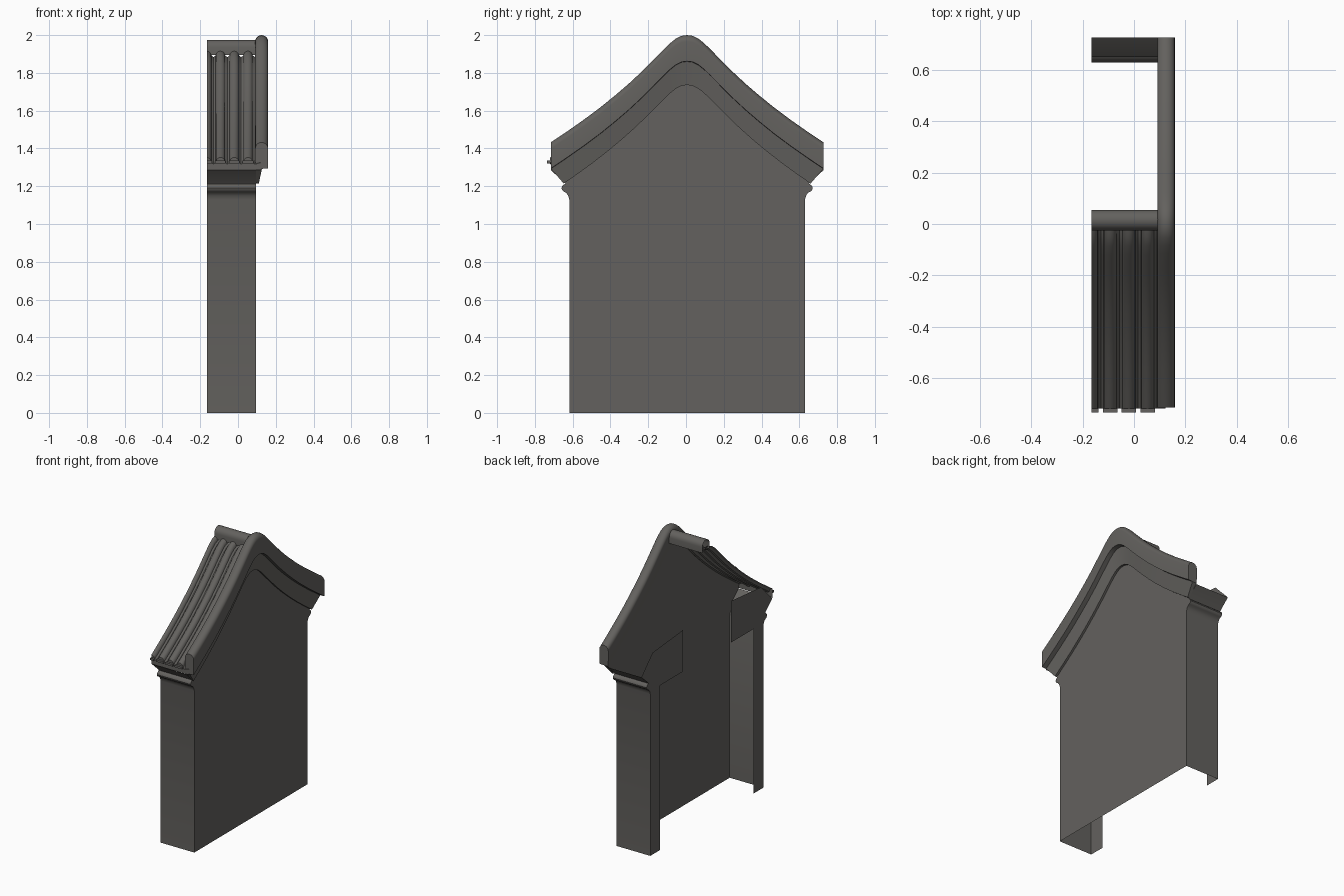
import bpy, bmesh, math

if "Cube" in bpy.data.objects:
    bpy.data.objects.remove(bpy.data.objects["Cube"])

stone = bpy.data.materials.new("dark grey stone")
stone.diffuse_color = (0.125, 0.12, 0.112, 1)
stone.use_nodes = True
stone.node_tree.nodes["Principled BSDF"].inputs["Base Color"].default_value = stone.diffuse_color

CY = 0.006                      # centre line of the gable
X0, X1 = -0.165, 0.095          # open side, gable side
HALF = 0.722                    # eave distance from the centre line
CURVE = [(0, 2.0), (.03, 1.996), (.06, 1.981), (.09, 1.957), (.12, 1.928), (.18, 1.867),
         (.24, 1.807), (.31, 1.742), (.38, 1.682), (.46, 1.617), (.55, 1.55), (.64, 1.487), (HALF, 1.432)]


def top(d):
    """Height of the verge crest at a distance from the centre line."""
    d = abs(d)
    for (a, za), (b, zb) in zip(CURVE, CURVE[1:]):
        if d <= b:
            return za + (zb - za) * (d - a) / (b - a)
    return CURVE[-1][1] - 0.65 * (d - HALF)


def finish(name, bm, recalc=False):
    if recalc:
        bmesh.ops.recalc_face_normals(bm, faces=bm.faces)
    me = bpy.data.meshes.new(name)
    bm.to_mesh(me)
    bm.free()
    me.materials.append(stone)
    ob = bpy.data.objects.new(name, me)
    bpy.context.collection.objects.link(ob)
    bpy.ops.object.select_all(action='DESELECT')
    ob.select_set(True)
    bpy.context.view_layer.objects.active = ob
    bpy.ops.object.shade_smooth_by_angle(angle=math.radians(35))
    return ob


def loft(name, rings, closed=False, caps=False, flip=False):
    bm = bmesh.new()
    vs = [[bm.verts.new(p) for p in r] for r in rings]
    n = len(rings[0])
    for a, b in zip(vs, vs[1:]):
        for i in range(n if closed else n - 1):
            j = (i + 1) % n
            bm.faces.new((a[i], a[j], b[j], b[i]))
    if caps:
        bm.faces.new(vs[0])
        bm.faces.new(vs[-1][::-1])
    if flip:
        bmesh.ops.reverse_faces(bm, faces=bm.faces)
    return finish(name, bm, closed and caps)


def plate(name, pts, normal):
    bm = bmesh.new()
    f = bm.faces.new([bm.verts.new(p) for p in pts])
    f.normal_update()
    if f.normal.dot(normal) < 0:
        f.normal_flip()
    bmesh.ops.triangulate(bm, faces=[f])
    return finish(name, bm)


# wall outline with bead moulding and flared cornice (distance, height)
bead = [(.655 - .016 + .026 * math.cos(t), 1.19 + .022 * math.sin(t))
        for t in [math.radians(a) for a in (-60, -30, 0, 30, 60)]]
WALL = ([(.624, 0), (.624, 1.13), (.63, 1.15), (.64, 1.165)] + bead +
        [(.645, 1.213), (.65, 1.22), (HALF, 1.285)])

for s, side in ((-1, "front"), (1, "back")):
    # end wall, cornice reaching a little further toward the gable side
    def row(x, extra):
        return [(x + (extra if z >= 1.22 else 0), CY + s * d, z) for d, z in WALL]
    loft(side + "_wall", [row(X0, 0), row(X1, .0)], flip=(s > 0))
    # return flange with bracket plate on the open side
    inner = [(.6, 1.41), (.265, 1.44), (.265, 1.15), (.515, 1.15), (.515, 0)]
    plate(side + "_return", [(X0, CY + s * d, z) for d, z in WALL + inner], (-1, 0, 0))

# gable wall
ds = [d for d, z in CURVE]
span = [-d for d in ds[:0:-1]] + ds
outline = ([(-d, z) for d, z in WALL] + [(d, top(d) - .1) for d in span] + WALL[::-1])
plate("gable_wall", [(X1, CY + d, z) for d, z in outline], (1, 0, 0))

# rounded verge coping
cx, r = .125, .034
prof = [(.125, -.14), (.159, -.138)]
prof += [(cx + r * math.cos(math.pi * i / 10), -r + r * math.sin(math.pi * i / 10)) for i in range(11)]
prof += [(.091, -.10), (.095, -.14)]
loft("verge_coping", [[(x, CY + d, top(d) + dz) for x, dz in prof] for d in span], True, True)

# lower raked band under the coping
band = [(X1, 1, -.138), (.127, 1, -.138), (.110, .905, -.264), (X1, .905, -.264)]
bars = [[(x, CY + d * k, top(d * k) + dz) for x, k, dz in band] for d in span]
loft("raked_band", bars, flip=False)
for ring, n, nm in ((bars[0], -1, "front"), (bars[-1], 1, "back")):
    plate("raked_band_end_" + nm, ring, (0, n, -.3))

# corrugated roof on the front slope: round rolls with shallow pans between
rolls = [-.166, -.093, -.020, .053]
rr = .025
tile = []
for c in rolls:
    for i in range(9):
        a = math.pi - math.pi * i / 8
        x = c + rr * math.cos(a)
        if x >= X0 - .001:
            tile.append((max(x, X0), rr * 1.1 * math.sin(a)))
    tile.append((c + .0365, -.009))
tile += [(.122, 0)]
steps = [.02 + (.725 - .02) * i / 20 for i in range(21)]


def base(d):
    return top(d) - .105


loft("roof_tiles", [[(x, CY - d, base(d) + dz) for x, dz in tile] for d in steps], flip=True)
eave = base(.725)
plate("tile_ends", [(x, CY - .725, eave + dz) for x, dz in tile] +
      [(.122, CY - .725, 1.287), (X0, CY - .725, 1.287)], (0, -1, 0))

# thin drip lips at the foot of each roll
for k, c in enumerate(rolls):
    xa, xb = max(X0, c - .028), c + .028
    bm = bmesh.new()
    bmesh.ops.create_cube(bm, size=1)
    for v in bm.verts:
        v.co = ((xa + xb) / 2 + v.co.x * (xb - xa), -.727 + v.co.y * .016, 1.328 + v.co.z * .014)
    finish("drip_lip_%d" % (k + 1), bm)

# ridge cap
arch = [(-.025, 1.895)] + [(.015 - .04 * math.cos(math.pi * i / 10), 1.935 + .04 * math.sin(math.pi * i / 10))
                           for i in range(11)] + [(.055, 1.895)]
loft("ridge_cap", [[(x, y, z) for y, z in arch] for x in (X0, .1)], flip=True)
